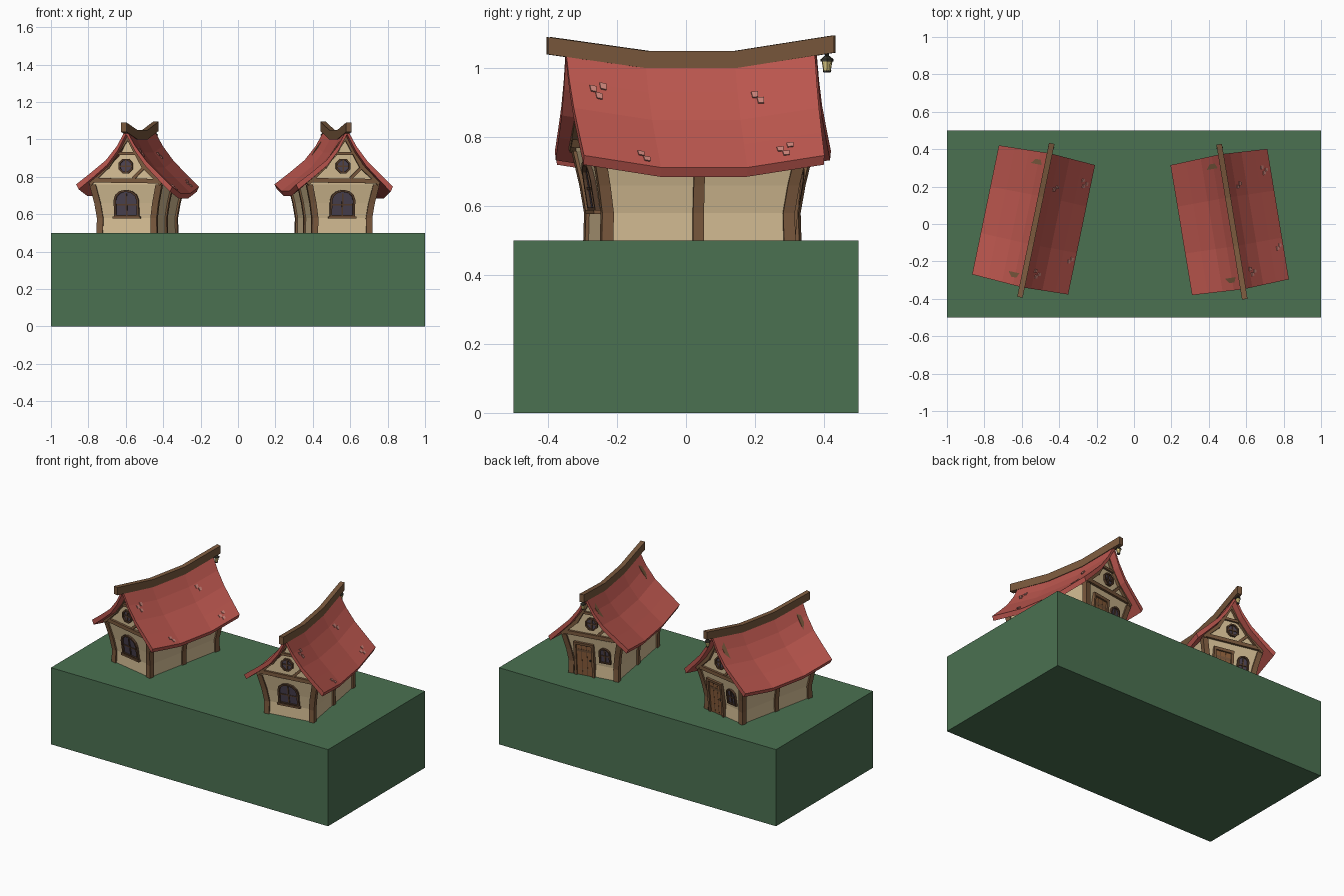
import bpy, bmesh, math
from mathutils import Matrix, Vector

if "Cube" in bpy.data.objects:
    bpy.data.objects.remove(bpy.data.objects["Cube"])

def mat(name, r, g, b):
    m = bpy.data.materials.new(name)
    m.diffuse_color = [(c / 255) ** 2.2 for c in (r, g, b)] + [1]
    m.use_nodes = True
    m.node_tree.nodes["Principled BSDF"].inputs["Base Color"].default_value = m.diffuse_color
    return m

GREEN = mat("grass", 76, 112, 82)
RED = mat("roof_red", 188, 88, 80)
PINK = mat("chip", 200, 130, 120)
PLASTER = mat("plaster", 214, 190, 148)
WOOD = mat("wood", 122, 90, 64)
DARK = mat("dark_wood", 90, 66, 50)
DOOR = mat("door_wood", 140, 96, 62)
GLASS = mat("glass", 78, 70, 84)
IRON = mat("iron", 60, 58, 50)
GLOW = mat("glow", 225, 205, 130)
house = []

def finish(name, bm, m):
    bmesh.ops.recalc_face_normals(bm, faces=bm.faces)
    me = bpy.data.meshes.new(name)
    bm.to_mesh(me)
    bm.free()
    me.materials.append(m)
    ob = bpy.data.objects.new(name, me)
    bpy.context.collection.objects.link(ob)
    house.append(ob)
    return ob

def loft(name, rings, m, closed=False):
    """Skin equal-sized rings; cap the ends, or join last to first."""
    bm = bmesh.new()
    vs = [[bm.verts.new(p) for p in r] for r in rings]
    n = len(rings[0])
    pairs = list(zip(vs, vs[1:])) + ([(vs[-1], vs[0])] if closed else [])
    for a, b in pairs:
        for i in range(n):
            j = (i + 1) % n
            bm.faces.new((a[i], a[j], b[j], b[i]))
    if not closed:
        bm.faces.new(vs[0])
        bm.faces.new(vs[-1])
    return finish(name, bm, m)

def rect(cx, cy, z, hx, hy):
    return [(cx + sx * hx, cy + sy * hy, z) for sx, sy in ((-1, -1), (1, -1), (1, 1), (-1, 1))]

# bowed wall outline: height, half width, half length
WALL = [(.5, .155, .275), (.58, .153, .273), (.66, .165, .285), (.76, .188, .305)]

def half_length(z):
    for (z0, _, a), (z1, _, b) in zip(WALL, WALL[1:]):
        if z <= z1:
            return a + (b - a) * (z - z0) / (z1 - z0)
    return WALL[-1][2]

def on_wall(pts, d, side):
    return [(x, side * (half_length(z) + d), z) for x, z in pts]

def panel(name, pts, d0, d1, m, side):
    return loft(name, [on_wall(pts, d0, side), on_wall(pts, d1, side)], m)

def frame(name, outer, inner, d, m, side):
    return loft(name, [on_wall(outer, -.01, side), on_wall(outer, d, side),
                       on_wall(inner, d, side), on_wall(inner, -.01, side)], m, True)

def bar(name, a, b, w, d, m, side):
    a, b = Vector(a), Vector(b)
    n = (b - a).orthogonal().normalized() * w / 2
    return panel(name, [a + n, b + n, b - n, a - n], -.01, d, m, side)

def arch(cx, z0, w, h, rise):
    pts = [(cx - w / 2, z0), (cx + w / 2, z0)]
    for i in range(7):
        t = math.pi * i / 6
        pts.append((cx + w / 2 * math.cos(t), z0 + h - rise + rise * math.sin(t)))
    return pts

def disc(cx, cz, r, n=8):
    return [(cx + r * math.cos(math.tau * (i + .5) / n), cz + r * math.sin(math.tau * (i + .5) / n)) for i in range(n)]

def window(name, outer, inner, centre, hw, hh, side):
    frame(name + "_frame", outer, inner, .014, DARK, side)
    panel(name + "_glass", inner, -.01, .004, GLASS, side)
    x, z = centre
    bar(name + "_upright", (x, z - hh), (x, z + hh), .008, .009, DARK, side)
    bar(name + "_crossbar", (x - hw, z), (x + hw, z), .008, .009, DARK, side)

# ground block
loft("ground_block", [rect(0, 0, 0, 1, .5), rect(0, 0, .5, 1, .5)], GREEN)
house.clear()

# walls and posts
loft("walls", [rect(0, 0, z, w, l) for z, w, l in WALL], PLASTER)
for sx in (-1, 1):
    for sy in (-1, 1):
        loft("corner_post", [rect(sx * (w - .007), sy * (l - .007), z, .017, .017) for z, w, l in WALL], WOOD)
    loft("side_post", [rect(sx * (w - .005), 0, z, .014, .016) for z, w, l in WALL], WOOD)

# roof: sagging loft of a concave gable section
RX = .013
SLOPE = [(-.275, .76), (-.19, .825), (-.11, .89), (-.05, .965), (0, 1.055),
         (.05, .965), (.11, .885), (.18, .815), (.25, .747)]
STATIONS = [(-1, 0), (-.36, .035), (.36, .035), (1, 0)]
rings = []
for s, sag in STATIONS:
    top = [(RX + x, s * (.366 - .05 * abs(x)), z - sag) for x, z in SLOPE]
    low = [(RX + x * .95, s * (.366 - .05 * abs(x)), z - sag - .027) for x, z in SLOPE]
    rings.append(top + low[::-1])
loft("roof", rings, RED)
loft("ridge_beam", [[(RX - .015, y, lo), (RX + .015, y, lo), (RX + .015, y, hi), (RX - .015, y, hi)]
     for y, lo, hi in ((-.42, 1.04, 1.09), (-.13, 1.0, 1.05), (.13, 1.0, 1.05), (.42, 1.045, 1.095))], WOOD)

# chipped tiles on the right slope
def roof_point(x, y):
    sag = .035 * min(1, (.366 - abs(y)) / .235)
    for (x0, z0), (x1, z1) in zip(SLOPE[4:], SLOPE[5:]):
        if x <= x1:
            return Vector((RX + x, y, z0 + (z1 - z0) * (x - x0) / (x1 - x0) - sag))

for x, y, n in ((.055, -.285, 3), (.055, .19, 2), (.21, -.17, 2), (.205, .24, 3)):
    for i in range(n):
        p, q = (.018 * (i % 2) + x - .004 * i, y + .015 * i - .01)
        corners = [roof_point(p + a, q + b) for a, b in ((0, -.01), (.012, -.008), (.013, .008), (.001, .01))]
        lift = Vector((.004, 0, .003))
        loft("roof_chip", [[c - lift for c in corners], [c + lift for c in corners]], PINK)

# gable ends with timber framing and round windows
for side, end in ((-1, "front"), (1, "back")):
    panel(end + "_gable", [(-.188, .755), (.188, .755), (.18, .775), (.105, .85), (.05, .92), (RX, 1.005),
                           (-.03, .92), (-.09, .855), (-.175, .785)], -.03, 0, PLASTER, side)
    bar(end + "_crossbeam", (-.185, .782), (.185, .777), .024, .014, WOOD, side)
    bar(end + "_collar", (-.045, .925), (.055, .925), .016, .012, WOOD, side)
    for sx in (-1, 1):
        bar(end + "_rafter_low", (sx * .195, .763), (sx * .095, .86), .022, .017, WOOD, side)
        bar(end + "_rafter_high", (sx * .1, .852), (RX, 1.015), .022, .017, WOOD, side)
    bar(end + "_brace", (-side * .04, .79), (-side * .095, .845), .016, .012, WOOD, side)
    window(end + "_round_window", disc(0, .858, .042), disc(0, .858, .032), (0, .858), .03, .03, side)

# front arched window
window("front_window", arch(0, .585, .136, .146, .055), arch(0, .596, .112, .124, .045), (0, .65), .055, .06, -1)
bar("front_sill", (-.075, .583), (.075, .583), .012, .02, WOOD, -1)

# back door and small window
door = [(.005, .5), (.105, .5), (.105, .705), (.005, .705)]
panel("door", door, -.01, .006, DOOR, 1)
frame("door_frame", [(-.01, .5), (.12, .5), (.12, .722), (-.01, .722)], door, .016, WOOD, 1)
for z in (.545, .665):
    bar("door_batten", (.008, z), (.102, z), .018, .011, WOOD, 1)
for x in (.038, .072):
    bar("door_plank_gap", (x, .503), (x, .703), .003, .007, DARK, 1)
bar("door_handle", (.014, .605), (.024, .605), .014, .016, IRON, 1)
window("back_window", arch(-.078, .605, .074, .105, .03), arch(-.078, .613, .056, .088, .023), (-.078, .655), .027, .04, 1)

# lantern hanging from the back ridge end
def turned(name, prof, m):
    loft(name, [[(RX + r * math.cos(math.tau * i / 6), .4 + r * math.sin(math.tau * i / 6), z)
                 for i in range(6)] for r, z in prof], m)
turned("lantern_hook", [(.003, 1.03), (.003, 1.06)], IRON)
turned("lantern_cap", [(.018, 1.02), (.017, 1.026), (.005, 1.036)], IRON)
turned("lantern_glass", [(.009, .993), (.014, 1.02)], GLOW)
turned("lantern_base", [(.008, .987), (.011, .994)], IRON)

# place the left house and a linked copy on the right
left = Matrix.Translation((-.5375, .0225, 0)) @ Matrix.Rotation(math.radians(-11.7), 4, 'Z')
right = Matrix.Translation((.511, .01, 0)) @ Matrix.Rotation(math.radians(9.4), 4, 'Z')
for ob in list(house):
    twin = ob.copy()
    bpy.context.collection.objects.link(twin)
    base = ob.name
    ob.name, twin.name = "left_" + base, "right_" + base
    ob.matrix_world, twin.matrix_world = left, right
